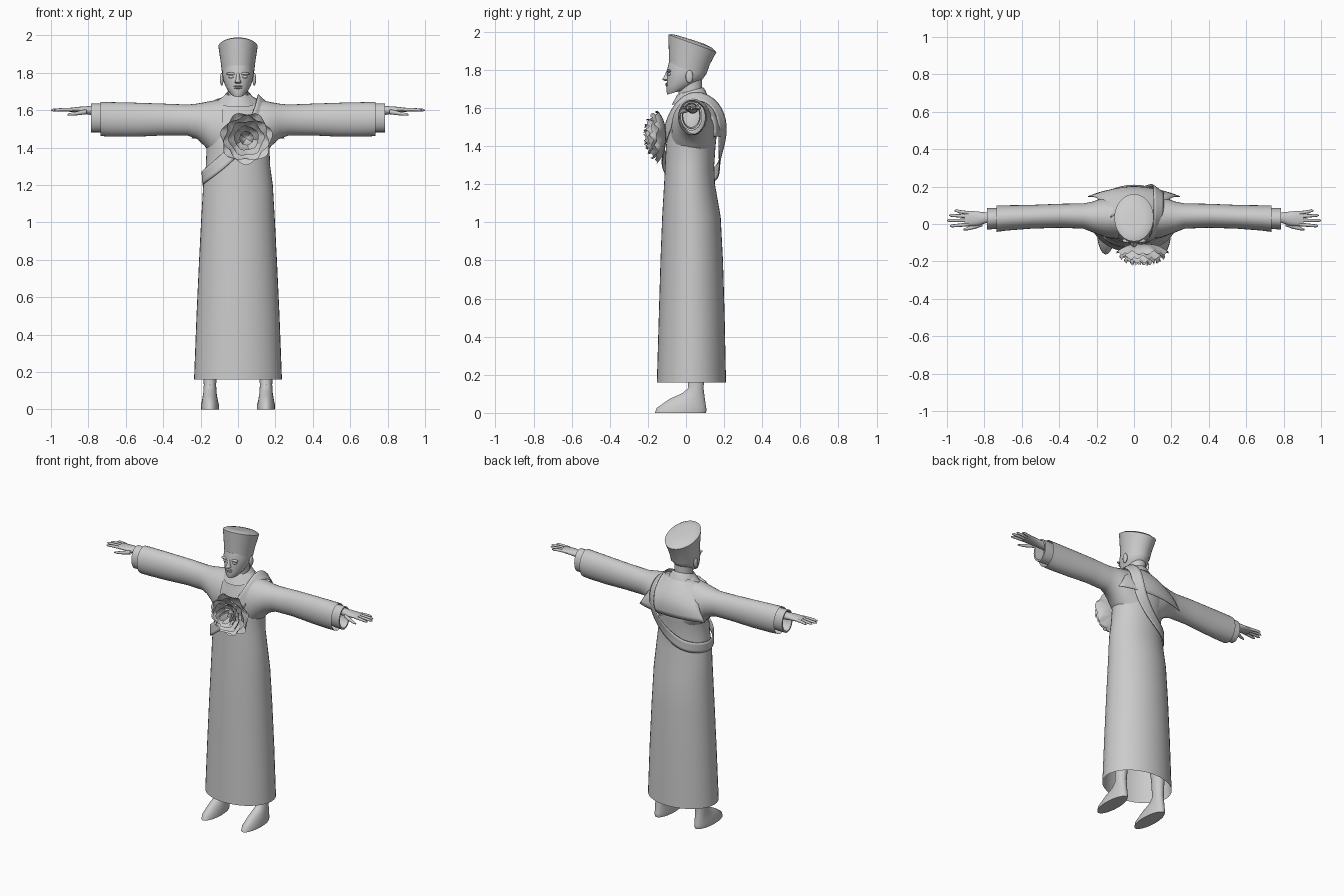
import bpy, bmesh, math
from mathutils import Vector

cube = bpy.data.objects.get("Cube")
if cube:
    bpy.data.objects.remove(cube)

grey = bpy.data.materials.new("plain grey")
grey.use_nodes = True
COLOUR = (0.6, 0.6, 0.6, 1)
grey.diffuse_color = COLOUR
grey.node_tree.nodes["Principled BSDF"].inputs["Base Color"].default_value = COLOUR


def finish(name, bm, subsurf=0, angle=50):
    mesh = bpy.data.meshes.new(name)
    bm.to_mesh(mesh)
    bm.free()
    ob = bpy.data.objects.new(name, mesh)
    bpy.context.collection.objects.link(ob)
    mesh.materials.append(grey)
    if subsurf:
        ob.modifiers.new("smooth", "SUBSURF").levels = subsurf
    bpy.ops.object.select_all(action="DESELECT")
    ob.select_set(True)
    bpy.context.view_layer.objects.active = ob
    bpy.ops.object.shade_smooth_by_angle(angle=math.radians(angle))
    return ob


def skin(bm, rows, closed):
    """Bridge rows of points with quads."""
    rows = [[bm.verts.new(p) for p in row] for row in rows]
    n = len(rows[0])
    for a, b in zip(rows, rows[1:]):
        for i in range(n if closed else n - 1):
            j = (i + 1) % n
            bm.faces.new((a[i], a[j], b[j], b[i]))
    return rows


def loft(name, rings, axis="z", side=1, tilt=0, caps=(0, 0), n=28, subsurf=0):
    """Rings along z: (z, centre x, y min, y max, half width x[, tilt]).
    Rings along x: (x, y min, y max, z min, z max)."""
    bm = bmesh.new()
    rows = []
    for r in rings:
        row = []
        for i in range(n):
            t = 2 * math.pi * i / n
            c, s = math.cos(t), math.sin(t)
            if axis == "z":
                z, cx, y0, y1, rx = r[:5]
                k = r[5] if len(r) > 5 else tilt
                dy = s * (y1 - y0) / 2
                row.append((side * cx + c * rx, (y0 + y1) / 2 + dy, z + k * dy))
            else:
                x, y0, y1, z0, z1 = r
                row.append((side * x, (y0 + y1 + c * (y1 - y0)) / 2,
                            (z0 + z1 + s * (z1 - z0)) / 2))
        rows.append(row)
    rows = skin(bm, rows, True)
    for row, cap in zip((rows[0], rows[-1]), caps):
        if cap:
            bm.faces.new(row)
    bmesh.ops.recalc_face_normals(bm, faces=bm.faces)
    return finish(name, bm, subsurf)


def ball(name, loc, size):
    bm = bmesh.new()
    bmesh.ops.create_uvsphere(bm, u_segments=14, v_segments=10, radius=1)
    bmesh.ops.scale(bm, vec=size, verts=bm.verts)
    bmesh.ops.translate(bm, vec=loc, verts=bm.verts)
    return finish(name, bm)


# Long robe, open at the hem, with a bloused bodice
loft("robe", [(.16, 0, -.153, .21, .235), (.5, 0, -.143, .203, .222),
              (.8, 0, -.134, .194, .208), (1.03, 0, -.125, .182, .196),
              (1.2, 0, -.115, .152, .186), (1.3, 0, -.11, .148, .172),
              (1.4, 0, -.105, .155, .168), (1.5, 0, -.092, .165, .185),
              (1.58, 0, -.06, .158, .17), (1.64, 0, -.045, .13, .125),
              (1.68, 0, -.035, .095, .07)], n=40)

# Collar folded around the neck
loft("collar", [(1.64, 0, -.075, .115, .105, .25), (1.675, 0, -.055, .1, .075, .28),
                (1.69, 0, -.045, .09, .062, .28)])

# Sleeves, cuffs, hands, legs and feet
for side, word in ((1, "left"), (-1, "right")):
    loft(word + "_sleeve", [(.08, -.08, .15, 1.3, 1.66), (.14, -.075, .145, 1.36, 1.65),
                            (.18, -.06, .135, 1.41, 1.642), (.22, -.045, .12, 1.447, 1.635),
                            (.27, -.025, .11, 1.464, 1.63), (.4, -.02, .108, 1.465, 1.635),
                            (.55, -.025, .102, 1.458, 1.64), (.68, -.035, .1, 1.458, 1.643),
                            (.735, -.042, .1, 1.462, 1.643)], "x", side)
    loft(word + "_cuff", [(.66, -.02, .08, 1.49, 1.63), (.735, -.026, .085, 1.482, 1.635),
                          (.785, -.03, .085, 1.482, 1.635), (.785, -.02, .075, 1.492, 1.628),
                          (.72, -.015, .07, 1.5, 1.62)], "x", side)
    loft(word + "_palm", [(.7, .005, .065, 1.57, 1.63), (.79, .005, .062, 1.575, 1.622),
                          (.83, -.008, .066, 1.582, 1.62), (.87, -.012, .07, 1.588, 1.616),
                          (.905, -.008, .066, 1.592, 1.612)], "x", side, caps=(0, 1), n=16)
    for finger, y, spread, tip in (("index", -.002, -.008, .985), ("middle", .019, 0, 1),
                                   ("ring", .04, .006, .988), ("little", .059, .012, .96)):
        loft(f"{word}_{finger}_finger",
             [(.885, y - .01, y + .01, 1.593, 1.613),
              (.935, y + spread * .6 - .009, y + spread * .6 + .009, 1.594, 1.612),
              (tip - .012, y + spread - .008, y + spread + .008, 1.593, 1.608),
              (tip, y + spread - .003, y + spread + .003, 1.597, 1.603)],
             "x", side, caps=(0, 1), n=8)
    loft(word + "_thumb", [(.81, -.012, .02, 1.578, 1.606), (.85, -.026, -.002, 1.573, 1.596),
                           (.89, -.034, -.016, 1.57, 1.587), (.912, -.034, -.026, 1.572, 1.58)],
         "x", side, caps=(0, 1), n=10)
    loft(word + "_leg", [(.9, .1, -.03, .13, .075), (.5, .13, -.01, .12, .06),
                         (.25, .147, .008, .1, .038), (.13, .15, .012, .092, .033),
                         (.085, .15, -.02, .1, .036, -.3), (.05, .15, -.085, .106, .042, -.25),
                         (.02, .15, -.155, .108, .049, -.04), (0, .15, -.163, .104, .049)],
         side=side, caps=(0, 1))
    ball(word + "_ear", (side * .087, .018, 1.765), (.01, .02, .034))
    ball(word + "_brow", (side * .035, -.089, 1.795), (.028, .012, .008))
    ball(word + "_eyelid", (side * .034, -.086, 1.778), (.017, .011, .008))

# Neck and head
loft("neck", [(1.6, 0, -.03, .09, .065), (1.67, 0, -.04, .085, .054),
              (1.75, 0, -.04, .085, .055)])
loft("head", [(1.685, 0, -.085, -.02, .02, .1), (1.69, 0, -.098, .03, .037, .3),
              (1.71, 0, -.102, .07, .055, .3), (1.735, 0, -.102, .09, .07, .2),
              (1.765, 0, -.1, .103, .08, .1), (1.8, 0, -.1, .107, .085),
              (1.84, 0, -.09, .1, .08)], caps=(1, 1))
loft("nose", [(1.742, 0, -.11, -.08, .012), (1.75, 0, -.125, -.08, .018),
              (1.762, 0, -.117, -.08, .012), (1.8, 0, -.1, -.08, .008)],
     caps=(1, 1), n=12)
for z in (1.728, 1.719):
    ball("lip", (0, -.1, z), (.024, .009, .005))

# Flared cap with a sloping crown
loft("cap", [(1.803, 0, -.088, .106, .086, -.29), (1.86, 0, -.09, .124, .093, -.31),
             (1.94, 0, -.093, .16, .105, -.36), (1.953, 0, -.075, .135, .088, -.34),
             (1.96, 0, -.04, .09, .055, -.32), (1.962, 0, -.005, .045, .015, -.3)],
     caps=(0, 1), n=36)

# Square collar panel over the back
bm = bmesh.new()
rows = []
for j in range(9):
    v = j / 8
    row = []
    for i in range(17):
        u = i / 8 - 1
        bow = 1 - u * u
        top = Vector((.125 * u, .035 + .06 * bow, 1.655 + .025 * bow))
        low = Vector((.248 * u, .148 + .05 * bow, 1.45))
        p = top.lerp(low, v)
        p.y += .04 * math.sin(math.pi * v)
        row.append(p)
    rows.append(row)
skin(bm, rows, False)
panel = finish("back_panel", bm)
panel.modifiers.new("cloth", "SOLIDIFY").thickness = .004

# Sash from the left shoulder to the right hip and around the back
path = [Vector(p) for p in (
    (.13, .05, 1.68), (.125, -.05, 1.61), (.06, -.108, 1.47), (-.05, -.122, 1.35),
    (-.14, -.1, 1.275), (-.193, -.02, 1.235), (-.185, .07, 1.23), (-.1, .155, 1.245),
    (0, .175, 1.3), (.09, .185, 1.4), (.13, .195, 1.5), (.13, .165, 1.62))]
bm = bmesh.new()
edges = []
for i, p in enumerate(path):
    along = (path[(i + 1) % len(path)] - path[i - 1]).normalized()
    out = Vector((p.x, p.y - .03, .12 if p.z > 1.6 else 0)).normalized()
    across = along.cross(out).normalized() * .035
    edges.append((p - across, p + across))
skin(bm, list(zip(*edges)), True)
sash = finish("sash", bm, 2)
sash.modifiers.new("cloth", "SOLIDIFY").thickness = .006


def petal(bm, angle, reach, width, base, depth):
    """Cupped petal growing out from the flower's centre towards -y."""
    rows = []
    for j in range(7):
        v = j / 6
        row = []
        for i in range(9):
            u = i / 4 - 1
            half = width * math.sin(math.pi * (.08 + .72 * v))
            r = reach * (v ** .7) * (1 - .16 * u * u * v)
            y = base - depth * v ** 1.6 - .012 * u * u * v + .006 * math.sin(5 * u + angle) * v
            a = angle + math.pi / 2
            row.append((.045 + r * math.cos(angle) + half * u * math.cos(a), y,
                        1.45 + r * math.sin(angle) + half * u * math.sin(a)))
        rows.append(row)
    skin(bm, rows, False)


# Large flower on the chest, in rings of petals
bm = bmesh.new()
for count, reach, width, base, depth, turn in (
        (7, .143, .072, -.105, .045, .2), (7, .125, .062, -.115, .06, .65),
        (6, .098, .055, -.125, .07, .1), (5, .068, .045, -.135, .07, .5),
        (4, .038, .03, -.14, .068, .2)):
    for k in range(count):
        petal(bm, turn + 2 * math.pi * k / count, reach, width, base, depth)
finish("chest_flower", bm)
